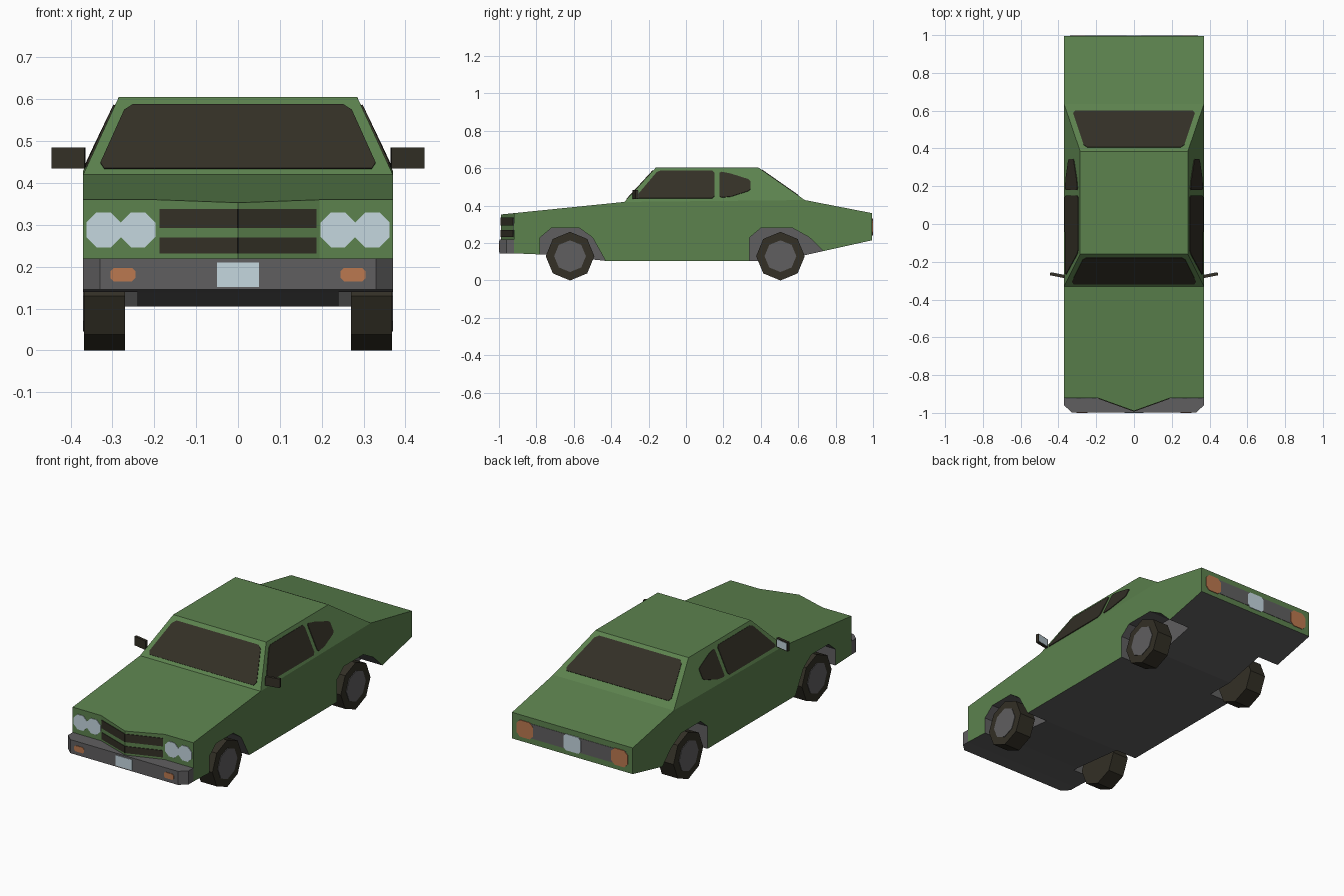
import bpy, bmesh, math
from mathutils import Vector, Matrix

if "Cube" in bpy.data.objects:
    bpy.data.objects.remove(bpy.data.objects["Cube"])


def material(name, rgb):
    m = bpy.data.materials.new(name)
    m.diffuse_color = (*rgb, 1)
    m.use_nodes = True
    m.node_tree.nodes["Principled BSDF"].inputs["Base Color"].default_value = m.diffuse_color
    return m


GREEN = material("green_paint", (0.107, 0.223, 0.076))
GREY = material("grey_metal", (0.117, 0.114, 0.117))
DARK = material("dark_rubber_and_glass", (0.033, 0.029, 0.019))
PALE = material("pale_blue_glass", (0.56, 0.68, 0.74))
ORANGE = material("orange_lamp", (0.50, 0.19, 0.08))


def loft(name, ring_a, ring_b, *mats):
    """Closed solid between two rings with equal point counts."""
    bm = bmesh.new()
    a = [bm.verts.new(p) for p in ring_a]
    b = [bm.verts.new(p) for p in ring_b]
    n = len(a)
    bm.faces.new(a)
    bm.faces.new(b)
    for i in range(n):
        j = (i + 1) % n
        bm.faces.new((a[i], a[j], b[j], b[i]))
    bmesh.ops.recalc_face_normals(bm, faces=bm.faces)
    me = bpy.data.meshes.new(name)
    bm.to_mesh(me)
    bm.free()
    for m in mats:
        me.materials.append(m)
    ob = bpy.data.objects.new(name, me)
    bpy.context.collection.objects.link(ob)
    return ob


def side_prism(name, yz, x0, x1, *mats):
    return loft(name, [(x0, y, z) for y, z in yz], [(x1, y, z) for y, z in yz], *mats)


def plate(name, pts, mat, t=0.003):
    """Thin plate lying on a surface, t to each side."""
    pts = [Vector(p) for p in pts]
    n = sum((pts[i - 1].cross(pts[i]) for i in range(len(pts))), Vector()).normalized() * t
    return loft(name, [p - n for p in pts], [p + n for p in pts], mat)


def clip(pts, c):
    """Cut the corners off a 2D outline."""
    out = []
    for i, p in enumerate(pts):
        p, a, b = Vector(p), Vector(pts[i - 1]), Vector(pts[(i + 1) % len(pts)])
        out += [p + (a - p).normalized() * c, p + (b - p).normalized() * c]
    return out


def rect(x0, x1, z0, z1):
    return [(x0, z0), (x1, z0), (x1, z1), (x0, z1)]


def octagon(cx, cz, r, turn=0):
    return [(cx + r * math.cos(turn + i * math.pi / 4),
             cz + r * math.sin(turn + i * math.pi / 4)) for i in range(8)]


# Lower body with wheel arches cut out
W = 0.37
FRONT, BACK = -0.92, 0.995
body = side_prism("body", [
    (FRONT, 0.145), (FRONT, 0.36), (-0.33, 0.42), (0.635, 0.43), (BACK, 0.36),
    (BACK, 0.215), (0.5, 0.105), (-0.43, 0.105), (-0.75, 0.138)], -W, W, GREEN, GREY)
arches = (
    [(-0.78, 0.05), (-0.78, 0.23), (-0.72, 0.28), (-0.57, 0.28), (-0.50, 0.23),
     (-0.43, 0.105), (-0.40, 0.05)],
    [(0.34, 0.05), (0.34, 0.23), (0.40, 0.28), (0.57, 0.28), (0.66, 0.23),
     (0.735, 0.157), (0.79, 0.10), (0.79, 0.05)])
bpy.context.view_layer.objects.active = body
for s in (-1, 1):
    for arch in arches:
        cutter = side_prism("arch_cutter", arch, s * 0.24, s * 0.5)
        cutter.hide_render = True
        mod = body.modifiers.new("arch", 'BOOLEAN')
        mod.operation = 'DIFFERENCE'
        mod.solver = 'EXACT'
        mod.object = cutter
        bpy.ops.object.modifier_apply(modifier=mod.name)
        bpy.data.objects.remove(cutter)
# Paint outside faces green, arches and underside grey
for f in body.data.polygons:
    outside = (f.normal.z > 0.3 or abs(f.normal.y) > 0.9 and abs(f.center.y) > 0.9
               or abs(f.normal.x) > 0.9 and abs(f.center.x) > W - 0.005)
    f.material_index = 0 if outside else 1

# Pointed nose
NOSE = 0.195
plan = [(-NOSE, FRONT), (0, -0.99), (NOSE, FRONT)]
loft("nose", [(x, y, 0.2) for x, y in plan],
     [(x, y, 0.36 + 0.1017 * (y - FRONT)) for x, y in plan], GREEN)

# Cabin
ROOF, RX = 0.605, 0.285
loft("cabin", [(-W, -0.33, 0.42), (W, -0.33, 0.42), (W, 0.635, 0.43), (-W, 0.635, 0.43)],
     [(-RX, -0.16, ROOF), (RX, -0.16, ROOF), (RX, 0.385, ROOF), (-RX, 0.385, ROOF)], GREEN)

# Windscreen and rear window
screen = clip([(-0.335, 0.434), (0.335, 0.434), (0.266, 0.587), (-0.266, 0.587)], 0.015)
plate("windscreen", [(x, -0.33 + 0.17 * (z - 0.42) / 0.185, z) for x, z in screen], DARK)
rear = clip([(-0.327, 0.60), (0.327, 0.60), (0.262, 0.405), (-0.262, 0.405)], 0.015)
plate("rear_window", [(x, y, ROOF - 0.175 * (y - 0.385) / 0.25) for x, y in rear], DARK)


def cabin_x(y, z):
    base = 0.42 + 0.01 * (y + 0.33) / 0.965
    return W - (W - RX) * (z - base) / (ROOF - base)


# Side windows
front_glass = clip([(-0.275, 0.438), (-0.15, 0.586), (0.152, 0.586), (0.152, 0.438)], 0.012)
quarter_glass = [(0.18, 0.448), (0.18, 0.575), (0.19, 0.58), (0.24, 0.57), (0.335, 0.54),
                 (0.345, 0.53), (0.345, 0.488), (0.335, 0.478), (0.24, 0.448), (0.19, 0.443)]
for s in (-1, 1):
    for name, glass in (("side_window", front_glass), ("quarter_window", quarter_glass)):
        plate(name, [(s * cabin_x(y, z), y, z) for y, z in glass], DARK, 0.004)

# Front bumper
plan = [(-W, FRONT), (-W, -0.96), (-0.33, -0.997), (0.33, -0.997), (W, -0.96), (W, FRONT)]
loft("front_bumper", [(x, y, 0.145) for x, y in plan], [(x, y, 0.22) for x, y in plan], GREY)


def face_plate(name, xz, y, mat, t=0.003):
    plate(name, [(x, y, z) for x, z in xz], mat, t)


# Number plates and tail panel
face_plate("front_plate", rect(-0.05, 0.05, 0.152, 0.21), -0.997, PALE)
face_plate("tail_panel", rect(-0.33, 0.33, 0.247, 0.328), BACK, GREY, 0.002)
face_plate("rear_plate", clip(rect(-0.053, 0.053, 0.24, 0.33), 0.015), BACK, PALE, 0.004)

wheel_ys = (("front_wheel", -0.62), ("rear_wheel", 0.505))
for s in (-1, 1):
    # Lamps
    for x in (0.239, 0.321):
        face_plate("headlight", octagon(s * x, 0.288, 0.045, math.pi / 8), FRONT, PALE)
    face_plate("indicator", clip(rect(s * 0.275 - 0.03, s * 0.275 + 0.03, 0.165, 0.197), 0.008),
               -0.997, ORANGE)
    face_plate("tail_light", clip(rect(s * 0.29 - 0.05, s * 0.29 + 0.05, 0.24, 0.332), 0.02),
               BACK, ORANGE, 0.004)

    # Grille bars following the nose
    for z0, z1 in ((0.232, 0.27), (0.293, 0.338)):
        plate("grille_bar", [(s * x, FRONT - 0.07 * (1 - x / NOSE), z)
                             for x, z in rect(0, 0.187, z0, z1)], DARK)

    # Wheels with hubs
    for name, y in wheel_ys:
        side_prism(name, octagon(y, 0.13, 0.13), s * 0.27, s * 0.368, DARK)
        side_prism(name + "_hub", octagon(y, 0.13, 0.085), s * 0.364, s * 0.371, GREY)

    # Door mirrors, angled slightly backwards
    place = Matrix.Translation((s * 0.405, -0.271, 0.46)) @ Matrix.Rotation(s * 0.2, 4, 'Z')
    outline = rect(-0.04, 0.04, -0.025, 0.025)
    loft("door_mirror", [place @ Vector((x, -0.008, z)) for x, z in outline],
         [place @ Vector((x, 0.007, z)) for x, z in outline], DARK)
    inner = rect(-0.035, 0.035, -0.02, 0.02)
    loft("mirror_glass", [place @ Vector((x, 0.005, z)) for x, z in inner],
         [place @ Vector((x, 0.009, z)) for x, z in inner], PALE)
